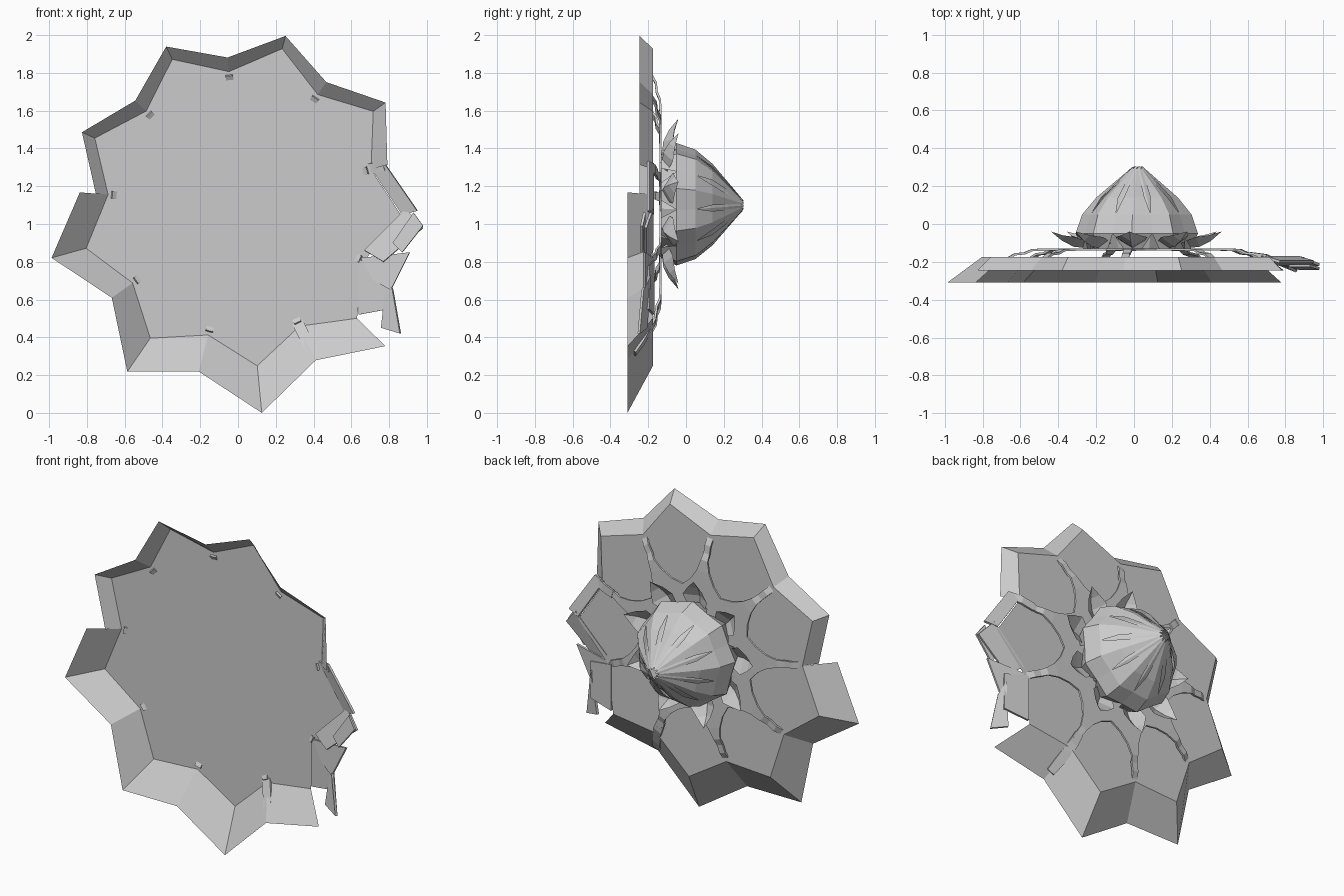
import bpy
import bmesh
from math import cos, sin, radians
from mathutils import Vector

cube = bpy.data.objects.get("Cube")
if cube:
    bpy.data.objects.remove(cube)

CX, CZ = 0.02, 1.10
SIDES = 9
STEP = 360 / SIDES
TIP = 75.5              # angle of the first star point
VALLEY = TIP + STEP / 2
PLATE_Y = -0.175


def polar(angle, r, y, side=0.0):
    """Point around the flower axis; side moves it sideways."""
    a = radians(angle)
    return Vector((CX + r * cos(a) - side * sin(a), y,
                   CZ + r * sin(a) + side * cos(a)))


def make(name, bm, thickness=0.0):
    bmesh.ops.remove_doubles(bm, verts=bm.verts, dist=0.0005)
    bmesh.ops.recalc_face_normals(bm, faces=bm.faces)
    mesh = bpy.data.meshes.new(name)
    bm.to_mesh(mesh)
    bm.free()
    obj = bpy.data.objects.new(name, mesh)
    bpy.context.collection.objects.link(obj)
    if thickness:
        mod = obj.modifiers.new("thickness", 'SOLIDIFY')
        mod.thickness = thickness
        mod.offset = 0
    return obj


def face(bm, points):
    bm.faces.new([bm.verts.new(p) for p in points])


def ring_of_strips(name, start, stations, fold_r=0.0, fold_y=0.0, thickness=0.0):
    """Nine creased strips; a station is (radius, y, half width)."""
    bm = bmesh.new()
    for i in range(SIDES):
        angle = start + i * STEP
        rows = []
        for r, y, w in stations:
            er, ey = r + fold_r * w, y + fold_y * w
            rows.append((polar(angle, er, ey, -w), polar(angle, r, y),
                         polar(angle, er, ey, w)))
        for a, b in zip(rows, rows[1:]):
            for k in (0, 1):
                corners = []
                for p in (a[k], a[k + 1], b[k + 1], b[k]):
                    if all((p - q).length > 0.0005 for q in corners):
                        corners.append(p)
                if len(corners) > 2:
                    face(bm, corners)
    return make(name, bm, thickness)


def inner_point(i):
    """Star corner of the plate: even is a point, odd is a valley."""
    return polar(TIP + i * STEP / 2, 0.71 if i % 2 else 0.855, PLATE_Y)


def wall(name, first, radii, y):
    bm = bmesh.new()
    outer = [polar(TIP + (first + i) * STEP / 2, r, y) for i, r in enumerate(radii)]
    for i in range(len(radii) - 1):
        face(bm, (inner_point(first + i), inner_point(first + i + 1),
                  outer[i + 1], outer[i]))
    make(name, bm)


# Star-shaped plate
bm = bmesh.new()
for i in range(2 * SIDES):
    face(bm, (polar(0, 0, PLATE_Y), inner_point(i), inner_point(i + 1)))
make("star_plate", bm)

# Flared rim: a shallow upper run and a deep lower run
wall("upper_rim", -3, (0.80, 0.935, 0.79, 0.925, 0.785, 0.93, 0.79, 0.93, 0.775), -0.245)
wall("lower_rim", 5, (0.86, 1.045, 0.845, 1.07, 0.91, 1.105, 0.91, 1.065), -0.31)

# Raised web whose arms run out between the cells
ring_of_strips("back_web", VALLEY, [
    (0, -0.135, 0), (0.365, -0.135, 0.133), (0.42, -0.135, 0.08),
    (0.49, -0.135, 0.042), (0.56, -0.138, 0.023), (0.60, -0.155, 0.02),
    (0.65, -0.16, 0.02), (0.69, -0.182, 0.02)], thickness=0.012)

# Flower bud: two layers of ridged petals and a ring of pointed leaves
ring_of_strips("inner_petals", TIP, [
    (0.24, -0.13, 0.08), (0.29, 0.0, 0.11), (0.20, 0.13, 0.08),
    (0.11, 0.225, 0.042), (0.025, 0.305, 0.004)], fold_r=-0.3)
ring_of_strips("outer_petals", VALLEY, [
    (0.29, -0.13, 0.05), (0.33, -0.05, 0.105), (0.295, 0.05, 0.095),
    (0.22, 0.14, 0.055), (0.03, 0.30, 0)], fold_r=-0.4)
ring_of_strips("base_leaves", VALLEY, [
    (0.25, -0.13, 0.05), (0.34, -0.12, 0.085), (0.40, -0.09, 0.05),
    (0.46, -0.04, 0)], fold_y=0.6)

# Broken rim panels on the left side
PANELS = {
    "upper_side_panel": [(0.69, -0.175, 1.32), (0.77, -0.20, 1.33),
                         (0.95, -0.20, 1.07), (0.87, -0.175, 1.05)],
    "middle_side_panel": [(0.67, -0.18, 0.86), (0.89, -0.18, 1.08),
                          (0.98, -0.215, 0.98), (0.77, -0.215, 0.80)],
    "middle_trim": [(0.93, -0.22, 1.06), (0.98, -0.235, 0.99),
                    (0.87, -0.235, 0.85), (0.82, -0.22, 0.90)],
    "corner_panel": [(0.65, -0.18, 0.82), (0.91, -0.22, 0.85),
                     (0.81, -0.22, 0.65), (0.72, -0.19, 0.70)],
    "lower_side_panel": [(0.64, -0.175, 0.81), (0.80, -0.20, 0.78),
                         (0.80, -0.20, 0.55), (0.64, -0.175, 0.52)],
    "lower_trim": [(0.79, -0.19, 0.73), (0.82, -0.23, 0.65),
                   (0.86, -0.25, 0.42), (0.76, -0.21, 0.45)],
}
for name, corners in PANELS.items():
    bm = bmesh.new()
    face(bm, corners)
    make(name, bm, 0.014)


# Clips lapping over the rim at the broken end
def clip(name, angle, stations):
    bm = bmesh.new()
    for (r, y, w), (r2, y2, w2) in zip(stations, stations[1:]):
        face(bm, (polar(angle, r, y, -w), polar(angle, r, y, w),
                  polar(angle, r2, y2, w2), polar(angle, r2, y2, -w2)))
    make(name, bm, 0.012)


clip("lower_clip", TIP - 3.5 * STEP, [(0.60, -0.155, 0.025), (0.68, -0.165, 0.03),
                                    (0.80, -0.225, 0.03), (0.87, -0.27, 0.025)])
clip("upper_clip", TIP - 1.5 * STEP, [(0.62, -0.155, 0.025), (0.70, -0.165, 0.025),
                                     (0.78, -0.20, 0.025)])
